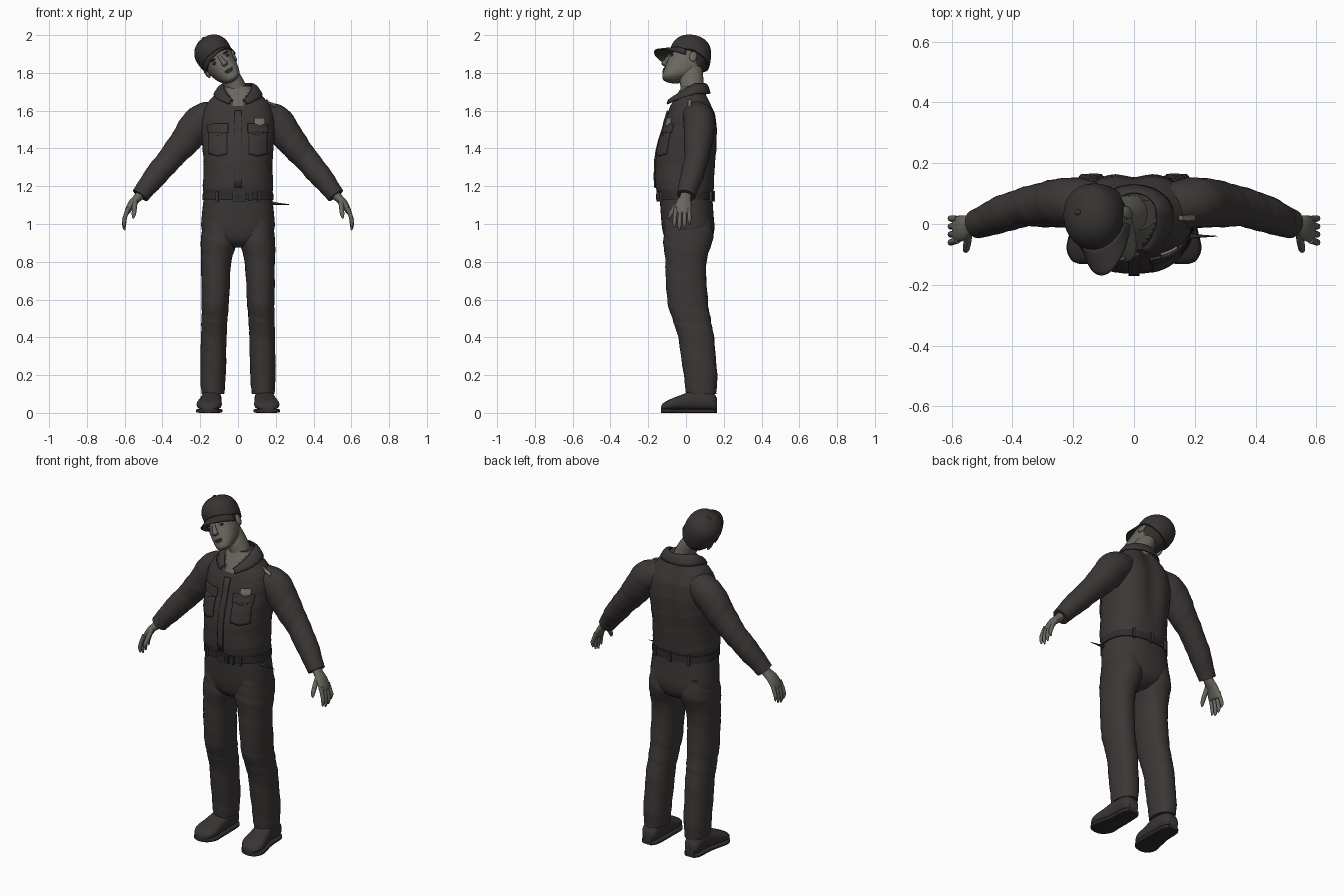
import bpy, bmesh
from math import sin, cos, pi, radians, exp
from mathutils import Vector, Matrix
from mathutils.bvhtree import BVHTree

cube = bpy.data.objects.get("Cube")
if cube:
    bpy.data.objects.remove(cube, do_unlink=True)


def material(name, color):
    m = bpy.data.materials.new(name)
    m.use_nodes = True
    rgba = (*color, 1)
    m.diffuse_color = rgba
    bsdf = next(n for n in m.node_tree.nodes if n.type == 'BSDF_PRINCIPLED')
    bsdf.inputs["Base Color"].default_value = rgba
    bsdf.inputs["Roughness"].default_value = 0.8
    return m


uniform = material("uniform cloth", (.046, .038, .038))
skin = material("skin", (.14, .135, .112))
cap_cloth = material("cap cloth", (.038, .033, .032))
hair = material("hair", (.03, .027, .025))
leather = material("belt leather", (.028, .025, .027))
shoe_leather = material("shoe leather", (.04, .034, .033))
metal = material("buckle metal", (.03, .033, .042))
badge_grey = material("badge grey", (.2, .19, .17))
shadow = material("eye dark", (.02, .019, .018))

built = []
Y, Z = Vector((0, 1, 0)), Vector((0, 0, 1))


def finish(name, bm, mats, matrix=None):
    bmesh.ops.recalc_face_normals(bm, faces=bm.faces)
    if matrix:
        bm.transform(matrix)
    me = bpy.data.meshes.new(name)
    bm.to_mesh(me)
    bm.free()
    for m in mats:
        me.materials.append(m)
    ob = bpy.data.objects.new(name, me)
    bpy.context.scene.collection.objects.link(ob)
    built.append(ob)
    return ob


def smooth_rows(rows, k):
    """Catmull-Rom interpolation of rows of numbers."""
    out = []
    for i in range(len(rows) - 1):
        a, b, c, d = (rows[max(0, min(len(rows) - 1, j))] for j in range(i - 1, i + 3))
        for s in range(k):
            t = s / k
            out.append([q + t * (r - p + t * (2 * p - 5 * q + 4 * r - e + t * (3 * (q - r) + e - p))) / 2
                        for p, q, r, e in zip(a, b, c, d)])
            if t:
                for n in (3, 4):
                    out[-1][n] = max(out[-1][n], .001)
    return out + [list(rows[-1])]


def loft(name, rows, mats, k=5, sides=32, power=2.0, axis=None, ref=Y, fold=0.0,
         deform=None, rule=None, matrix=None):
    """Skin rounded rings (x, y, z, width, depth) along a path."""
    rows = smooth_rows(rows, k)
    bm = bmesh.new()
    rings = []
    for i, (x, y, z, w, d) in enumerate(rows):
        nxt, prv = rows[min(i + 1, len(rows) - 1)], rows[max(i - 1, 0)]
        t = axis or (Vector(nxt[:3]) - Vector(prv[:3])).normalized()
        u = (ref - t * ref.dot(t)).normalized()
        v = t.cross(u)
        ring = []
        for j in range(sides):
            a = 2 * pi * j / sides
            c, s = cos(a), sin(a)
            c = abs(c) ** (2 / power) * (1 if c > 0 else -1)
            s = abs(s) ** (2 / power) * (1 if s > 0 else -1)
            f = 1 + fold * sin(i * 1.3 + 2 * a) * sin(i * .45 + a)
            p = Vector((x, y, z)) + (v * c * w + u * s * d) * f
            ring.append(bm.verts.new(deform(p) if deform else p))
        rings.append(ring)
    for r, q in zip(rings, rings[1:]):
        for j in range(sides):
            n = (j + 1) % sides
            bm.faces.new((r[j], r[n], q[n], q[j]))
    bm.faces.new(rings[0])
    bm.faces.new(rings[-1])
    if rule:
        for f in bm.faces:
            f.material_index = rule(f.calc_center_median())
    return finish(name, bm, mats, matrix)


def band(z, hw, front, back, x=0):
    return (x, (front + back) / 2, z, hw, (back - front) / 2)


def sheet(name, nu, nv, point, mat, thick, matrix=None):
    """Thin curved sheet from a function of u and v in 0..1."""
    bm = bmesh.new()
    g = [[bm.verts.new(point(i / nu, j / nv)) for j in range(nv + 1)] for i in range(nu + 1)]
    for i in range(nu):
        for j in range(nv):
            bm.faces.new((g[i][j], g[i + 1][j], g[i + 1][j + 1], g[i][j + 1]))
    ob = finish(name, bm, [mat], matrix)
    mod = ob.modifiers.new("thickness", 'SOLIDIFY')
    mod.thickness, mod.offset = thick, 0
    return ob


def ball(name, center, scale, mat, matrix):
    bm = bmesh.new()
    bmesh.ops.create_uvsphere(bm, u_segments=16, v_segments=10, radius=1)
    return finish(name, bm, [mat], matrix @ Matrix.Translation(center) @ Matrix.Diagonal((*scale, 1)))


def box(name, center, size, mat, turn=0):
    bm = bmesh.new()
    bmesh.ops.create_cube(bm, size=1)
    m = Matrix.Translation(center) @ Matrix.Rotation(turn, 4, 'Z') @ Matrix.Diagonal((*size, 1))
    return finish(name, bm, [mat], m)


# Shirt with a spine groove and an open neck
def spine(p):
    if p.y > 0:
        p.y -= .018 * exp(-(p.x / .045) ** 2) * max(0, min(1, (p.z - 1.2) * 5))
    return p


def open_neck(c):
    return int(c.y < .02 and c.z > 1.6 and abs(c.x) < (c.z - 1.6) * .55)


torso = loft("shirt", [band(1.145, .175, -.14, .135), band(1.19, .186, -.16, .147),
             band(1.3, .182, -.163, .158), band(1.4, .188, -.152, .168), band(1.5, .195, -.122, .17),
             band(1.58, .19, -.1, .16), band(1.64, .162, -.075, .135), band(1.69, .115, -.045, .113),
             band(1.73, .07, -.022, .093)], [uniform, skin], k=7, sides=48, power=2.3, axis=Z,
             fold=.008, deform=spine, rule=open_neck)

# Trousers
loft("trouser_seat", [band(1.16, .178, -.14, .138), band(1.06, .19, -.134, .145), band(.97, .192, -.125, .15),
     band(.91, .15, -.105, .13), band(.875, .06, -.06, .08)], [uniform], power=2.4, axis=Z, sides=40)
arms = []
for side, s in (("left", 1), ("right", -1)):
    loft(side + "_trouser_leg", [band(1.03, .08, -.11, .13, s * .1), band(.92, .096, -.12, .143, s * .1),
         band(.8, .08, -.11, .108, s * .115), band(.6, .073, -.1, .115, s * .12),
         band(.5, .069, -.073, .13, s * .124), band(.4, .068, -.042, .148, s * .128),
         band(.2, .067, -.012, .165, s * .132), band(.1, .06, .0, .16, s * .133)],
         [uniform], k=7, power=2.2, axis=Z, fold=.022)

    # Shoes and soles
    steps = [(.165, .14, .03, .075), (.135, .14, .048, .11), (.05, .14, .053, .12), (-.02, .147, .06, .095),
             (-.08, .153, .066, .072), (-.12, .157, .045, .05), (-.132, .158, .015, .03)]
    loft(side + "_shoe", [(s * x, y, h / 2 + .008, w, h / 2 - .006) for y, x, w, h in steps],
         [shoe_leather], power=2.5, axis=-Y, ref=Z)
    loft(side + "_sole", [(s * x, y, .011, w + .003, .011) for y, x, w, h in steps],
         [leather], power=5, axis=-Y, ref=Z)

    # Sleeves and cuffs
    arms.append(loft(side + "_sleeve", [(s * .11, .05, 1.585, .07, .08), (s * .2, .07, 1.54, .09, .083),
                (s * .28, .065, 1.44, .079, .076), (s * .36, .055, 1.345, .066, .064),
                (s * .44, .03, 1.25, .06, .06), (s * .515, .0, 1.155, .046, .047)],
                [uniform], k=7, fold=.03))
    loft(side + "_cuff", [(s * .49, .01, 1.187, .051, .052), (s * .518, .0, 1.15, .047, .048)],
         [uniform], k=2)

    # Hands
    loft(side + "_palm", [(s * .505, .002, 1.17, .026, .032), (s * .53, -.003, 1.14, .023, .03),
         (s * .56, -.012, 1.11, .02, .041), (s * .583, -.018, 1.07, .016, .044),
         (s * .587, -.02, 1.055, .01, .04)], [skin], sides=20)
    for i, (finger, reach) in enumerate((("index", .98), ("middle", .967), ("ring", .975), ("little", .995))):
        y = -.053 + .023 * i
        loft(f"{side}_{finger}_finger", [(s * .58, y, 1.085, .012, .011), (s * .597, y * 1.1, 1.04, .011, .011),
             (s * .603, y * 1.15, reach + .025, .01, .01), (s * .6, y * 1.15, reach, .004, .004)],
             [skin], k=3, sides=10)
    loft(side + "_thumb", [(s * .545, -.025, 1.13, .014, .016), (s * .548, -.06, 1.085, .013, .014),
         (s * .552, -.083, 1.05, .011, .011), (s * .555, -.09, 1.03, .004, .004)], [skin], k=3, sides=12)

# Collar folded around the open neck
def collar_point(u, v):
    a = radians(-158 + 316 * u)
    f = max(0, (abs(a) - 1.4) / 1.36)
    inner = Vector((.074 * sin(a), .034 + .068 * cos(a) - .055 * f, 1.742 - .09 * f))
    outer = Vector((.127 * sin(a), .032 + .095 * cos(a) - .043 * f, 1.69 - .055 * f))
    return inner.lerp(outer, v) + Z * .012 * sin(pi * v)


sheet("collar", 36, 5, collar_point, uniform, .008)

# Pieces laid onto the shirt surface
verts, faces = [], []
for ob in [torso] + arms:
    base = len(verts)
    verts += [v.co.copy() for v in ob.data.vertices]
    faces += [[base + i for i in p.vertices] for p in ob.data.polygons]
surface = BVHTree.FromPolygons(verts, faces)


def patch(name, x0, x1, b0, b1, mat, droop=0.0, from_top=False, slant=0.0):
    ray = -Z if from_top else Y

    def point(u, v):
        x = x0 + (x1 - x0) * u
        b = b0 + (b1 - b0) * v + slant * u - droop * (1 - abs(2 * u - 1)) * (1 - v)
        start = Vector((x, b, 3)) if from_top else Vector((x, -1, b))
        hit = surface.ray_cast(start, ray)[0] or start
        return hit - ray * .004
    return sheet(name, 10, 8, point, mat, .008)


for side, s in (("left", 1), ("right", -1)):
    patch(side + "_pocket_flap", s * .052, s * .16, 1.485, 1.53, uniform, .018)
    patch(side + "_pocket", s * .058, s * .154, 1.37, 1.485, uniform, .012)
patch("placket", -.018, .018, 1.19, 1.6, uniform)
patch("chest_badge", .088, .142, 1.53, 1.56, badge_grey, .012)
patch("shoulder_badge", .15, .2, .012, .028, badge_grey, from_top=True)

# Belt, loops, buckle and side spike
loft("belt", [band(1.127, .189, -.147, .146), band(1.168, .186, -.149, .145)],
     [leather], k=1, sides=48, power=2.4, axis=Z)
box("buckle", (.005, -.15, 1.145), (.07, .014, .052), metal)
box("buckle_plate", (.005, -.156, 1.145), (.045, .008, .03), leather)
box("belt_keeper", (.065, -.148, 1.146), (.022, .014, .05), leather)
for x, y, turn in ((.11, -.134, .3), (-.11, -.134, -.3), (.11, .132, -.3), (-.11, .132, .3), (0, .146, 0)):
    box("belt_loop", (x, y, 1.147), (.014, .016, .056), uniform, turn)
loft("side_spike", [(.16, -.04, 1.112, .012, .012), (.21, -.04, 1.107, .006, .006),
     (.275, -.04, 1.103, .001, .001)], [leather], sides=8)

# Neck
loft("neck", [(.005, .035, 1.63, .062, .06), (-.005, .033, 1.7, .06, .062),
     (-.035, .03, 1.77, .06, .062), (-.08, .025, 1.84, .06, .06)], [skin], axis=Z)

# Head, leaning toward its right shoulder
tilt = (Matrix.Translation((-.13, .025, 1.9)) @ Matrix.Rotation(radians(-33), 4, 'Y')
        @ Matrix.Rotation(radians(-8), 4, 'X') @ Matrix.Rotation(radians(10), 4, 'Z'))


def hair_area(c):
    return int(c.z > -.115 and c.y > .03 or c.z > -.08 and c.y > -.012)


loft("head", [band(-.19, .022, -.115, -.06), band(-.178, .042, -.128, -.03), band(-.15, .06, -.128, .03),
     band(-.11, .072, -.122, .07), band(-.07, .08, -.115, .092), band(-.03, .085, -.11, .1),
     band(.02, .084, -.1, .1), band(.07, .05, -.06, .06)], [skin, hair], power=2.2, axis=Z,
     rule=hair_area, matrix=tilt)
loft("nose", [(0, -.108, -.035, .009, .008), (0, -.121, -.07, .011, .012), (0, -.131, -.094, .017, .015),
     (0, -.12, -.106, .01, .008)], [skin], sides=14, axis=Z, matrix=tilt)
ball("upper_lip", (0, -.125, -.131), (.025, .007, .004), skin, tilt)
ball("mouth_line", (0, -.1255, -.136), (.025, .006, .002), shadow, tilt)
ball("lower_lip", (0, -.126, -.142), (.021, .007, .005), skin, tilt)
for side, s in (("left", 1), ("right", -1)):
    ball(side + "_eye", (s * .034, -.1, -.06), (.018, .008, .008), shadow, tilt)
    ball(side + "_brow", (s * .035, -.102, -.042), (.022, .008, .005), hair, tilt)
    ball(side + "_ear", (s * .084, .008, -.066), (.011, .021, .032), skin, tilt)

# Cap
loft("cap_crown", [band(-.03, .093, -.108, .108), band(.0, .097, -.11, .11), band(.035, .094, -.106, .105),
     band(.07, .075, -.084, .084), band(.093, .042, -.048, .048), band(.1, .006, -.006, .006)],
     [cap_cloth], power=2.1, axis=Z, matrix=tilt,
     deform=lambda p: p - Z * max(0, .05 - p.z) * max(0, p.y) * 4)
ball("cap_button", (0, 0, .1), (.01, .01, .006), cap_cloth, tilt)


def brim_point(u, v):
    w = 2 * u - 1
    a = w * radians(72)
    reach = .085 * cos(w * pi / 2) ** .7 if abs(w) < 1 else 0
    return Vector((.096 * sin(a), -.108 * cos(a) - reach * v, -.006 - .028 * v - .034 * w * w))


sheet("cap_brim", 24, 6, brim_point, cap_cloth, .007, tilt)

# Smooth shading with sharp edges kept
for ob in bpy.context.selected_objects:
    ob.select_set(False)
for ob in built:
    ob.select_set(True)
bpy.context.view_layer.objects.active = torso
bpy.ops.object.shade_smooth_by_angle(angle=radians(45))
